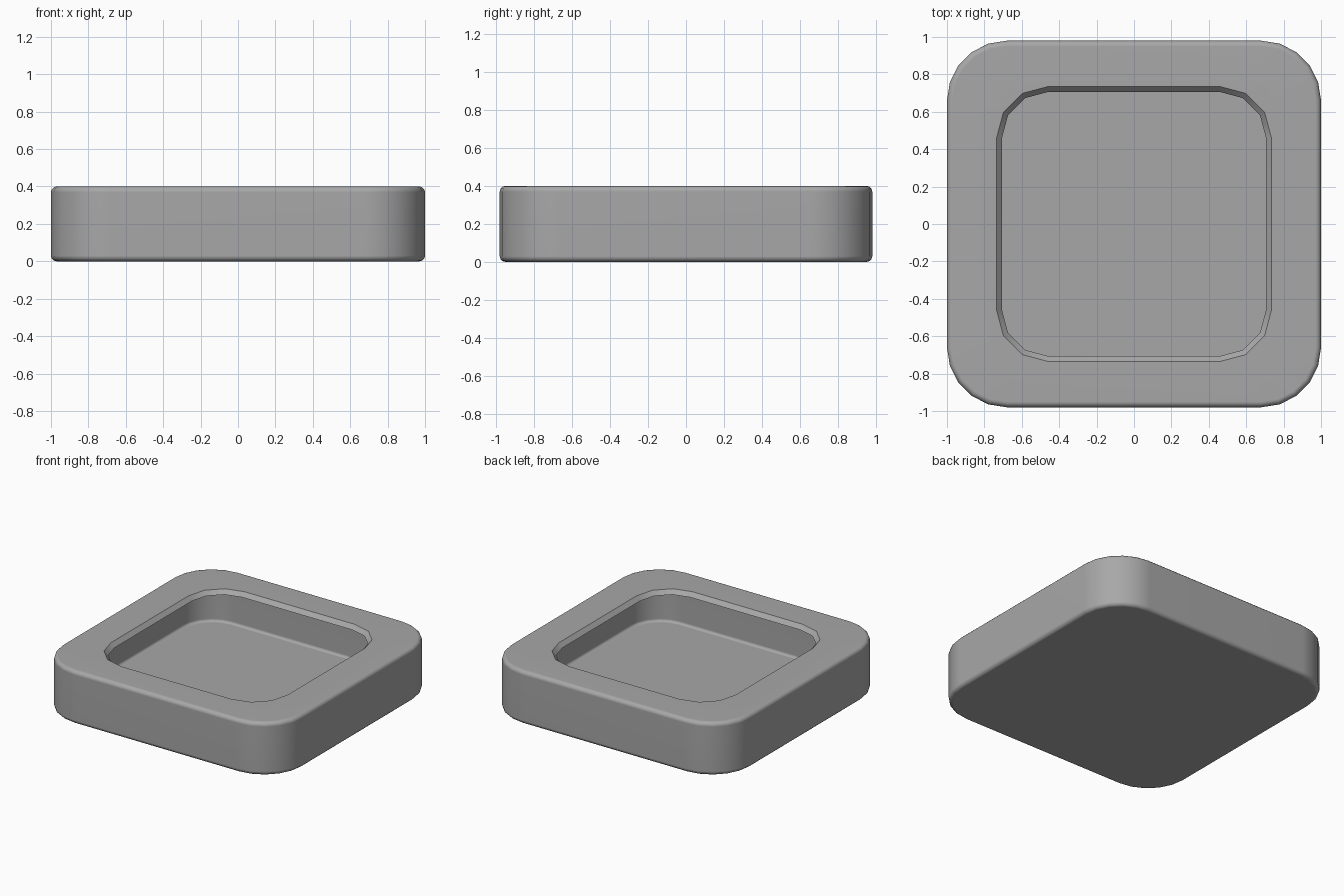
import bpy, bmesh, math

cube = bpy.data.objects.get("Cube")
if cube:
    bpy.data.objects.remove(cube, do_unlink=True)

grey = bpy.data.materials.new("plain grey")
grey.use_nodes = True
colour = (0.39, 0.39, 0.39, 1)
grey.diffuse_color = colour
grey.node_tree.nodes["Principled BSDF"].inputs["Base Color"].default_value = colour

HALF_X, HALF_Y, HEIGHT = 1.0, 0.98, 0.4
CORNER, BEVEL, STEPS = 0.32, 0.03, 3
WALL, FLOOR, LIP = 0.072, 0.032, 0.031

bm = bmesh.new()


def ring(hx, hy, radius, z, segments):
    """Closed loop of vertices around a rounded rectangle."""
    verts = []
    for q, (sx, sy) in enumerate([(1, 1), (-1, 1), (-1, -1), (1, -1)]):
        for i in range(segments + 1):
            a = math.pi / 2 * (q + i / segments)
            verts.append(bm.verts.new((sx * (hx - radius) + radius * math.cos(a),
                                       sy * (hy - radius) + radius * math.sin(a), z)))
    return verts


def pairs(loop):
    return list(zip(loop, loop[1:] + loop[:1]))


def loft(a, b):
    for (p, q), (r, s) in zip(pairs(a), pairs(b)):
        bm.faces.new((p, q, s, r))


def annulus(a, b):
    """Flat surface between two loops with different corner counts."""
    edges = [bm.edges.get(e) or bm.edges.new(e) for e in pairs(a) + pairs(b)]
    bmesh.ops.triangle_fill(bm, edges=edges, use_beauty=True)


def rounded_side(offset, low, high, bevel):
    """Side wall with rounded lower and upper edges, capped at the bottom."""
    profile = []
    for i in range(STEPS + 1):
        a = math.pi / 2 * i / STEPS
        profile.append((bevel * (1 - math.sin(a)), bevel * (1 - math.cos(a))))
    levels = [(d, low + h) for d, h in profile]
    levels += [(d, high - h) for d, h in reversed(profile)]
    loops = [ring(HALF_X - offset - d, HALF_Y - offset - d,
                  CORNER - offset - d, z, 5) for d, z in levels]
    for a, b in zip(loops, loops[1:]):
        loft(a, b)
    bm.faces.new(loops[0])
    return loops[-1]


# Outer body, hollow inside, and sloped edge of the opening
outer_top = rounded_side(0, 0, HEIGHT, BEVEL)
inner_top = rounded_side(WALL, FLOOR, HEIGHT - LIP, 0.02)
rim_top = ring(0.735, 0.735, 0.275, HEIGHT, 3)
rim_low = ring(0.706, 0.706, 0.246, HEIGHT - LIP, 3)
annulus(outer_top, rim_top)
annulus(inner_top, rim_low)
loft(rim_top, rim_low)
bmesh.ops.recalc_face_normals(bm, faces=bm.faces)

mesh = bpy.data.meshes.new("hollow_tray")
bm.to_mesh(mesh)
bm.free()
mesh.materials.append(grey)
tray = bpy.data.objects.new("hollow_tray", mesh)
bpy.context.collection.objects.link(tray)

# Smooth rounded edges, crisp opening, even flat faces
bpy.ops.object.select_all(action='DESELECT')
tray.select_set(True)
bpy.context.view_layer.objects.active = tray
bpy.ops.object.shade_smooth_by_angle(angle=math.radians(40))
weighted = tray.modifiers.new("even_shading", 'WEIGHTED_NORMAL')
weighted.keep_sharp = True
